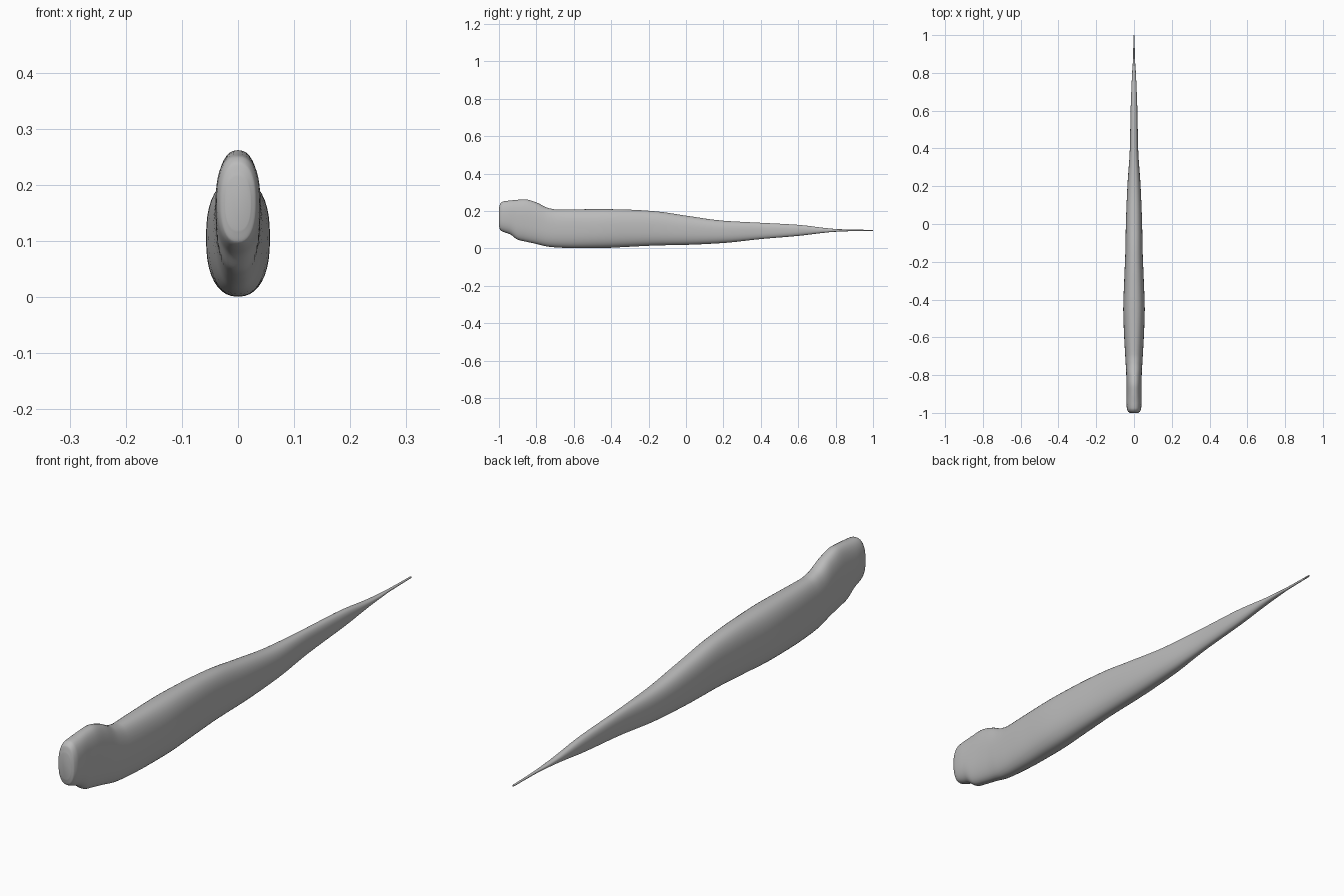
import bpy
import bmesh
import math

cube = bpy.data.objects.get("Cube")
if cube:
    bpy.data.objects.remove(cube)

# Single plain grey
grey = bpy.data.materials.new("plain grey")
grey.use_nodes = True
colour = (0.5, 0.5, 0.5, 1)
grey.diffuse_color = colour
grey.node_tree.nodes["Principled BSDF"].inputs["Base Color"].default_value = colour

# Stations along the body: y, underside z, top z, half width
STATIONS = [
    (-1, .12, .215, .022), (-.993, .098, .24, .032), (-.975, .088, .252, .038),
    (-.94, .075, .256, .04), (-.9, .047, .26, .04), (-.86, .037, .262, .04),
    (-.8, .024, .246, .041), (-.74, .01, .217, .044), (-.69, .005, .208, .047),
    (-.58, .001, .209, .053), (-.45, .002, .21, .057), (-.3, .009, .207, .052),
    (-.15, .016, .197, .046), (0, .019, .175, .043), (.2, .029, .148, .035),
    (.4, .05, .137, .022), (.6, .067, .126, .018), (.8, .089, .104, .01),
    (.88, .092, .101, .005), (1, .093, .099, .003),
]
STEPS, SIDES, SQUARENESS = 6, 40, 2.4


def slope(i, k):
    """Slope of channel k at station i, flat at local peaks."""
    if i in (0, len(STATIONS) - 1):
        i, j = (0, 1) if i == 0 else (i - 1, i)
        a, b = STATIONS[i], STATIONS[j]
        return (b[k] - a[k]) / (b[0] - a[0])
    a, b, c = STATIONS[i - 1:i + 2]
    s, t = (b[k] - a[k]) / (b[0] - a[0]), (c[k] - b[k]) / (c[0] - b[0])
    return 0 if s * t <= 0 else 2 * s * t / (s + t)


def blend(i, t, k):
    """Smooth cubic value of channel k between stations i and i + 1."""
    a, b = STATIONS[i], STATIONS[i + 1]
    span = b[0] - a[0]
    u = 1 - t
    return (u * u * (1 + 2 * t) * a[k] + t * t * (1 + 2 * u) * b[k]
            + span * t * u * (u * slope(i, k) - t * slope(i + 1, k)))


def section(bm, y, low, high, half):
    """One rounded, slightly squared cross-section ring."""
    ring = []
    for n in range(SIDES):
        angle = math.tau * n / SIDES
        c, s = math.cos(angle), math.sin(angle)
        px = math.copysign(abs(c) ** (2 / SQUARENESS), c)
        pz = math.copysign(abs(s) ** (2 / SQUARENESS), s)
        ring.append(bm.verts.new((half * px, y, (low + high) / 2 + (high - low) / 2 * pz)))
    return ring


# Body lofted from blunt head to thin tail
bm = bmesh.new()
rings = []
for i in range(len(STATIONS) - 1):
    for step in range(STEPS):
        t = step / STEPS
        y = STATIONS[i][0] * (1 - t) + STATIONS[i + 1][0] * t
        rings.append(section(bm, y, *(blend(i, t, k) for k in (1, 2, 3))))
rings.append(section(bm, *STATIONS[-1]))
for a, b in zip(rings, rings[1:]):
    for n in range(SIDES):
        m = (n + 1) % SIDES
        bm.faces.new((a[n], a[m], b[m], b[n]))
bm.faces.new(rings[0])
bm.faces.new(rings[-1])
bmesh.ops.recalc_face_normals(bm, faces=bm.faces)

mesh = bpy.data.meshes.new("tapered_body")
bm.to_mesh(mesh)
bm.free()
mesh.materials.append(grey)
body = bpy.data.objects.new("tapered_body", mesh)
bpy.context.collection.objects.link(body)
bpy.context.view_layer.objects.active = body
body.select_set(True)
bpy.ops.object.shade_smooth_by_angle(angle=math.radians(50))
